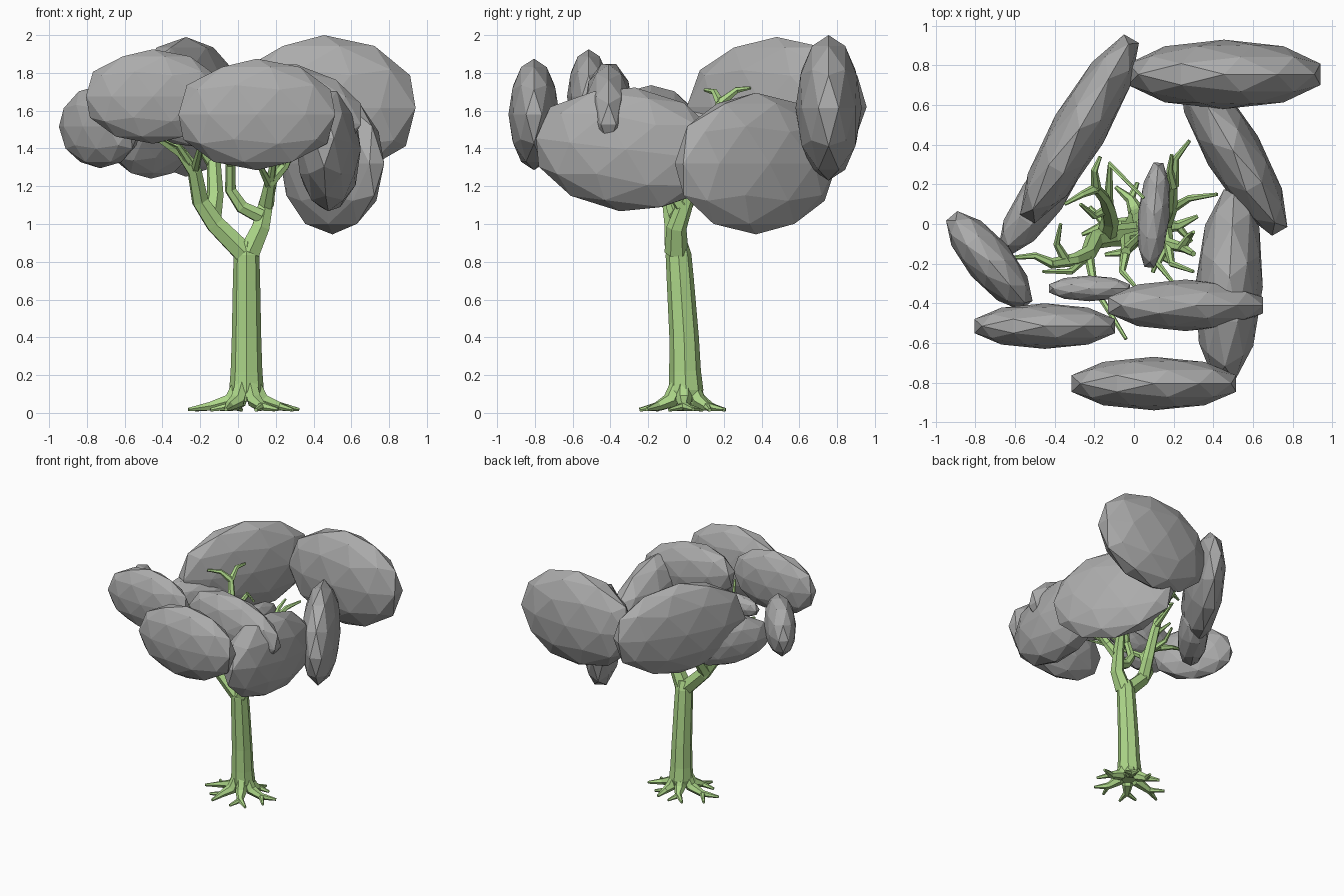
import bpy, bmesh
from math import sin, cos, radians
from mathutils import Matrix, Vector

if "Cube" in bpy.data.objects:
    bpy.data.objects.remove(bpy.data.objects["Cube"])


def material(name, rgb):
    m = bpy.data.materials.new(name)
    m.diffuse_color = (*rgb, 1)
    m.use_nodes = True
    m.node_tree.nodes["Principled BSDF"].inputs["Base Color"].default_value = m.diffuse_color
    return m


BARK = material("green_bark", (0.42, 0.68, 0.25))
LEAF = material("grey_leaf", (0.41, 0.41, 0.41))


def tubes(name, paths, res):
    """Faceted tapering tubes; each path is a list of (point, radius)."""
    cu = bpy.data.curves.new(name + "_curve", 'CURVE')
    cu.dimensions = '3D'
    cu.bevel_depth = 1.0
    cu.bevel_resolution = res
    cu.use_fill_caps = True
    for path in paths:
        sp = cu.splines.new('POLY')
        sp.points.add(len(path) - 1)
        sp.use_smooth = False
        for p, (co, r) in zip(sp.points, path):
            p.co = (*co, 1)
            p.radius = r
    tmp = bpy.data.objects.new(name + "_tmp", cu)
    bpy.context.collection.objects.link(tmp)
    deps = bpy.context.evaluated_depsgraph_get()
    me = bpy.data.meshes.new_from_object(tmp.evaluated_get(deps))
    bpy.data.objects.remove(tmp)
    me.materials.clear()
    me.materials.append(BARK)
    for f in me.polygons:
        f.use_smooth = False
        f.material_index = 0
    ob = bpy.data.objects.new(name, me)
    bpy.context.collection.objects.link(ob)
    return ob


def taper(points, r0, r1):
    n = len(points) - 1
    return [(p, r0 + (r1 - r0) * i / n) for i, p in enumerate(points)]


def leaf_clump(name, loc, size, yaw=0, tilt=0):
    """Flattened low-poly ball: size = half length, thickness, height."""
    bm = bmesh.new()
    bmesh.ops.create_icosphere(bm, subdivisions=2, radius=1)
    ext = [max(abs(v.co[i]) for v in bm.verts) for i in range(3)]
    for v in bm.verts:
        v.co = Vector([v.co[i] / ext[i] * size[i] for i in range(3)])
    bm.transform(Matrix.Translation(loc) @ Matrix.Rotation(radians(yaw), 4, 'Z')
                 @ Matrix.Rotation(radians(tilt), 4, 'Y'))
    me = bpy.data.meshes.new(name)
    bm.to_mesh(me)
    bm.free()
    me.materials.append(LEAF)
    bpy.context.collection.objects.link(bpy.data.objects.new(name, me))


# Trunk with flared foot
tubes("trunk", [[((.045, 0, .06), .08), ((.045, 0, .12), .092), ((.045, -.005, .22), .084),
                 ((.045, -.01, .4), .078), ((.045, -.03, .7), .072),
                 ((.045, -.04, .84), .068), ((.05, -.045, .91), .05)]], 2)

# Forked roots spreading over the ground
roots = []
for ang, ln in ((0, .28), (60, .22), (115, .24), (178, .31), (235, .26), (300, .26)):
    def at(d, z, off=0):
        a = radians(ang + off)
        return (.045 + d * cos(a), d * sin(a) - .01, z)
    fork = at(ln * .62, .035)
    roots.append([(at(.035, .16), .04), (at(.085, .065), .042), (fork, .026), (at(ln, .018, 10), .01)])
    roots.append([(fork, .022), (at(ln * .92, .016, -18), .01)])
tubes("roots", roots, 1)

# Main limbs
limbs = [
    [(.03, -.05, .85), (-.12, -.06, 1.0), (-.2, -.08, 1.12), (-.23, -.15, 1.28),
     (-.3, -.18, 1.38), (-.42, -.2, 1.46)],
    [(-.14, -.06, 1.02), (-.12, .02, 1.15), (-.13, .08, 1.35), (-.15, .13, 1.52), (-.2, .19, 1.66)],
    [(.06, -.05, .85), (.12, -.05, .98), (.15, 0, 1.12), (.19, .08, 1.28), (.2, .2, 1.42)],
    [(.12, -.05, 1.04), (.02, -.07, 1.09), (-.04, -.08, 1.18), (-.04, -.14, 1.36)],
    [(.15, -.02, 1.1), (.17, -.1, 1.22), (.25, -.12, 1.31), (.3, -.15, 1.42)],
]
radii = [(.062, .026), (.052, .022), (.064, .02), (.042, .025), (.042, .015)]
tubes("limbs", [taper(p, *r) for p, r in zip(limbs, radii)], 1)

# Twigs on the left and back
left_twigs = [
    [(-.41, -.2, 1.45), (-.5, -.16, 1.47), (-.62, -.17, 1.5)],
    [(-.34, -.19, 1.41), (-.39, -.1, 1.46), (-.37, 0, 1.52)],
    [(-.24, -.16, 1.3), (-.32, -.24, 1.42), (-.46, -.24, 1.48)],
    [(-.19, .18, 1.64), (-.26, .15, 1.7), (-.35, .1, 1.71)],
    [(-.19, .18, 1.64), (-.2, .27, 1.71), (-.17, .34, 1.72)],
    [(-.13, .1, 1.4), (-.12, .3, 1.5), (.05, .13, 1.55)],
    [(-.13, .08, 1.3), (-.2, .04, 1.4), (-.27, .1, 1.48)],
    [(-.23, -.15, 1.28), (-.2, -.32, 1.4), (-.04, -.58, 1.55)],
]
# Twigs on the right and front
right_twigs = [
    [(.2, .19, 1.41), (.21, .33, 1.46), (.28, .42, 1.5)],
    [(.2, .19, 1.41), (.18, .27, 1.47), (.19, .35, 1.52)],
    [(.18, .07, 1.25), (.28, .13, 1.35), (.42, .15, 1.43)],
    [(.24, -.12, 1.3), (.28, -.06, 1.38), (.3, -.04, 1.46)],
    [(.17, -.1, 1.22), (.19, -.2, 1.34), (.3, -.24, 1.42)],
    [(.17, -.09, 1.2), (.12, -.2, 1.3), (.2, -.3, 1.4)],
    [(-.04, -.13, 1.32), (-.06, -.24, 1.4), (.02, -.33, 1.48)],
    [(-.04, -.13, 1.32), (.03, -.06, 1.42), (.08, 0, 1.5)],
]
tubes("twigs", [taper(p, .026, .009) for p in left_twigs + right_twigs], 1)

# Foliage: a ring of flattened clumps
leaf_clump("clump_back_right", (.455, .755, 1.615), (.485, .175, .385))
leaf_clump("clump_back_left", (-.275, .48, 1.62), (.525, .14, .37), 60)
leaf_clump("clump_left", (-.73, -.185, 1.515), (.295, .12, .22), -50)
leaf_clump("clump_left_low", (-.46, .14, 1.44), (.34, .115, .2), 55)
leaf_clump("clump_front_left", (-.45, -.515, 1.675), (.355, .115, .25))
leaf_clump("clump_front", (.1, -.805, 1.58), (.415, .135, .295))
leaf_clump("clump_front_right", (.26, -.41, 1.61), (.4, .13, .24), 0, 12)
leaf_clump("clump_right", (.48, -.31, 1.395), (.485, .17, .33), 87, 7)
leaf_clump("clump_right_back", (.5, .37, 1.32), (.47, .145, .375), 120)
leaf_clump("clump_small_front", (-.225, -.325, 1.5), (.205, .065, .09))
leaf_clump("clump_small_middle", (.1, .045, 1.43), (.265, .08, .13), 85)
